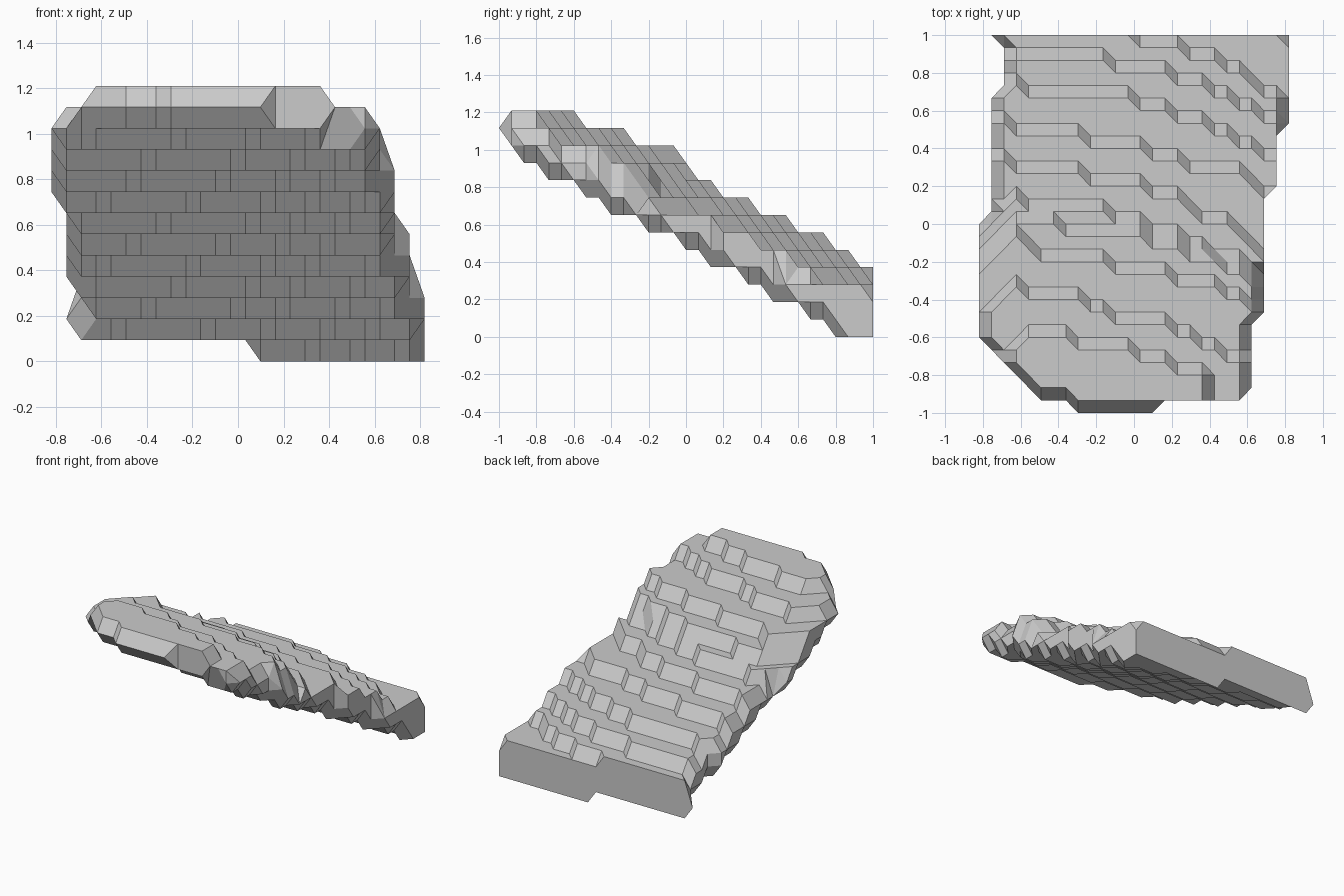
import bpy
import bmesh

cube = bpy.data.objects.get("Cube")
if cube:
    bpy.data.objects.remove(cube)

NX, NY = 25, 30
DX, DY, DZ = 1.64 / NX, 2 / NY, 1.21 / 13

# Terrace risers: start row, then the columns where the riser shifts forward
RISERS = [
    (30, (13, 17, 20, 22)),
    (28, (11, 16, 19, 21)),
    (26, (4, 13, 16, 19, 21)),
    (23, (3, 9, 14, 17, 22)),
    (20, (3, 9, 14, 17, 18, 21, 22)),
    (17, (4, 11, 14, 17, 19, 22)),
    (15, (7, 14, 17, 20, 22, 23)),
    (14, (4, 5, 11, 16, 20, 22, 23)),
    (10, (4, 9, 11, 16, 18, 20)),
    (6, (8, 13, 16, 19, 19, 19, 19)),
]
# Ragged outline: first and last column, each valid up to a row
LEFT = [(0, 8), (1, 5), (2, 4), (3, 3), (4, 2), (5, 1), (15, 0), (25, 1), (29, 2), (30, 1)]
RIGHT = [(0, 14), (1, 21), (7, 22), (17, 23), (22, 24), (30, 25)]


def limit(table, j):
    return next(col for row, col in table if j <= row)


def inside(i, j):
    j = min(j, NY)
    return j >= 0 and limit(LEFT, j) <= i <= limit(RIGHT, j)


def terrace(i, j):
    level = 3
    for start, drops in RISERS:
        shift = sum(i >= d for d in drops) + (i >= 23)
        if start < 18:              # front terraces curl forward at the left flank
            shift += max(0, 3 + (start < 8) - i)
        level += j <= start - shift
    return level


def underside(i, j):
    tilt = (13 - i) / (6 if i < 13 else 3.3)
    return sum(j <= int(30.29 - 2.7 * k + tilt) for k in range(11))


def levels(i, j):
    """Top and underside level of one grid node."""
    top, low = terrace(i, j), underside(i, j)
    edge = not all(inside(i + a, j + b) for a, b in ((1, 0), (-1, 0), (0, 1), (0, -1)))
    if edge and i < 9:              # left flank, pointed at the back corner
        low += 1
        top -= j < 8 or 15 < j < NY
        if j == NY:
            top = 2
    elif edge and i > 18:           # right flank, low along its widest column
        low += j < 28
        top -= 1 < j < 12
        if i == NX:
            top = min(top, 3 - (j == NY))
    elif j == 0:                    # front lip
        top -= 1
    low = max(low, 12 - j)
    return top, min(low, top)


bm = bmesh.new()
nodes = {}
for j in range(NY + 1):
    for i in range(NX + 1):
        if inside(i, j):
            x, y = -0.82 + i * DX, -1 + j * DY
            nodes[i, j] = [(bm.verts.new((x, y, k * DZ)), k) for k in levels(i, j)]


# Terraced top and stepped underside
def skin(side):
    for j in range(NY):
        for i in range(NX):
            ring = [(i, j), (i + 1, j), (i + 1, j + 1), (i, j + 1)]
            c = [nodes[p][side] for p in ring if p in nodes]
            if len(c) == 3:
                tris = [c]
            elif len(c) == 4:
                if c[0][1] == c[2][1] and c[1][1] != c[3][1]:
                    tris = [(c[0], c[1], c[2]), (c[0], c[2], c[3])]
                else:
                    tris = [(c[0], c[1], c[3]), (c[1], c[2], c[3])]
            else:
                continue
            for t in tris:
                verts = [v for v, k in t]
                bm.faces.new(verts[::-1] if side else verts)


skin(0)
rim_edges = [e for e in bm.edges if e.is_boundary]
skin(1)

# Walls joining the two skins around the outline
below = {n[0][0]: n[1][0] for n in nodes.values()}
for e in rim_edges:
    a, b = e.verts
    bm.faces.new((a, b, below[b], below[a]))

bmesh.ops.remove_doubles(bm, verts=bm.verts, dist=0.0005)
bmesh.ops.delete(bm, geom=[v for v in bm.verts if not v.link_faces], context='VERTS')
bmesh.ops.recalc_face_normals(bm, faces=bm.faces)
bmesh.ops.dissolve_limit(bm, angle_limit=0.01, verts=bm.verts, edges=bm.edges)

mesh = bpy.data.meshes.new("terraced_slab")
bm.to_mesh(mesh)
bm.free()
slab = bpy.data.objects.new("terraced_slab", mesh)
bpy.context.collection.objects.link(slab)

# Plain grey stone
grey = bpy.data.materials.new("light_grey")
grey.use_nodes = True
colour = (0.6, 0.6, 0.6, 1)
grey.diffuse_color = colour
grey.node_tree.nodes["Principled BSDF"].inputs["Base Color"].default_value = colour
mesh.materials.append(grey)
